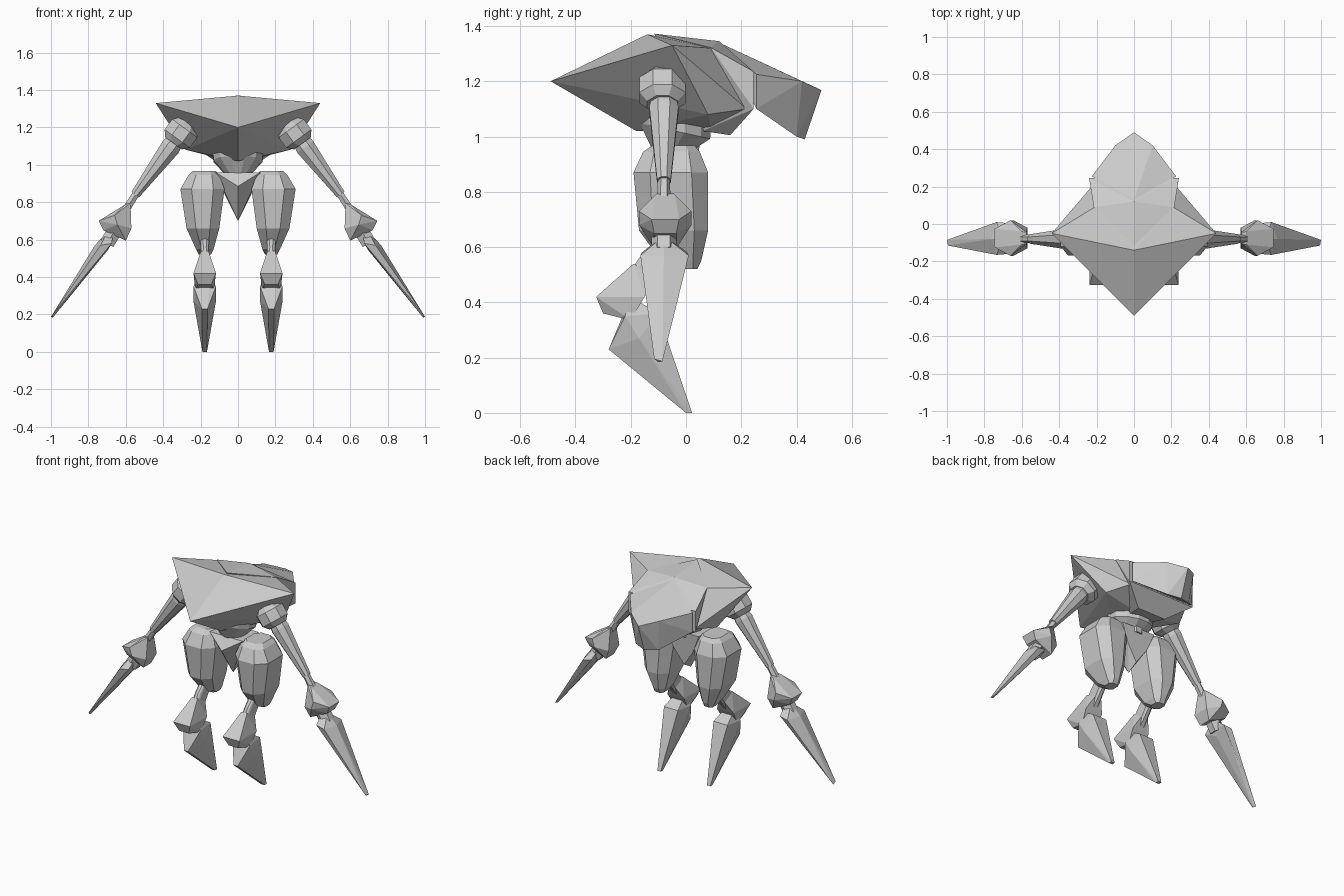
import bpy, bmesh, math
from mathutils import Vector

if "Cube" in bpy.data.objects:
    bpy.data.objects.remove(bpy.data.objects["Cube"])

grey = bpy.data.materials.new("armour grey")
grey.diffuse_color = (0.6, 0.6, 0.6, 1)
grey.use_nodes = True
grey.node_tree.nodes["Principled BSDF"].inputs["Base Color"].default_value = grey.diffuse_color


def hull(name, points, paired=False):
    """Faceted solid around the points; paired parts are mirrored across x."""
    bm = bmesh.new()
    for p in points:
        bm.verts.new(p)
    res = bmesh.ops.convex_hull(bm, input=bm.verts[:])
    junk = {g for g in res["geom_interior"] + res["geom_unused"]
            if isinstance(g, bmesh.types.BMVert) and g.is_valid}
    bmesh.ops.delete(bm, geom=list(junk), context='VERTS')
    bmesh.ops.dissolve_limit(bm, angle_limit=math.radians(2),
                             verts=bm.verts[:], edges=bm.edges[:])
    bmesh.ops.recalc_face_normals(bm, faces=bm.faces[:])
    me = bpy.data.meshes.new(name)
    bm.to_mesh(me)
    bm.free()
    me.materials.append(grey)
    ob = bpy.data.objects.new(name, me)
    bpy.context.collection.objects.link(ob)
    if paired:
        m = ob.modifiers.new("mirror", 'MIRROR')
        m.use_mirror_merge = False
    return ob


def both(points):
    return [(s * x, y, z) for x, y, z in points for s in ((1, -1) if x else (1,))]


def rings(sections, n=8):
    """Round sections (centre, radius) set across the path through them."""
    axis = (Vector(sections[-1][0]) - Vector(sections[0][0])).normalized()
    u = axis.cross(Vector((0, 1, 0))).normalized()
    v = axis.cross(u)
    out = []
    for c, r in sections:
        for i in range(n):
            a = math.tau * (i + 0.5) / n
            out.append(Vector(c) + r * (math.cos(a) * u + math.sin(a) * v))
    return out


def slabs(levels):
    """Chamfered box sections: z, x0, x1, y0, y1, corner cut."""
    out = []
    for z, x0, x1, y0, y1, c in levels:
        for x, s in ((x0, 1), (x1, -1)):
            for y, t in ((y0, 1), (y1, -1)):
                out += [(x + s * c, y, z), (x, y + t * c, z)]
    return out


# Body shell, rear collar and tail hood
hull("body_shell", both([
    (0, -.49, 1.20), (0, -.14, 1.37), (.44, -.05, 1.33), (0, -.18, 1.02),
    (.28, .08, 1.08), (.21, .09, 1.32), (.21, .22, 1.10), (.08, .09, 1.03)]))
hull("rear_collar", both([
    (0, -.115, 1.372), (0, .12, 1.345), (.215, .09, 1.322), (.24, .245, 1.235),
    (.24, .245, 1.10), (.20, .22, 1.09), (.10, .16, 1.005), (.08, .06, 1.02)]))
hull("tail_hood", both([
    (0, .13, 1.335), (.225, .255, 1.225), (.225, .255, 1.10), (.10, .42, 1.20),
    (0, .49, 1.168), (0, .43, .99), (.08, .40, 1.0)]))

# Waist and pelvis
hull("waist_bowl", rings([((0, -.04, 1.08), .14), ((0, -.04, 1.02), .135),
                          ((0, -.08, .90), .02)], 12))
hull("waist_post", rings([((0, 0, 1.08), .06), ((0, 0, .93), .05)]))
hull("pelvis", both([
    (.12, -.12, .96), (.12, .04, .96), (0, -.17, .885), (.07, -.10, .87),
    (.07, .03, .84), (0, -.05, .70), (0, .02, .74)]))
hull("hip_axle", rings([((-.2, -.05, .92), .035), ((.2, -.05, .92), .035)]))

# Legs
hull("thigh", slabs([
    (.968, .12, .24, -.12, .03, .03), (.945, .10, .265, -.155, .05, .04),
    (.87, .072, .308, -.19, .08, .06), (.66, .10, .275, -.17, .08, .05),
    (.55, .13, .225, -.09, .055, .03), (.52, .145, .21, -.03, .04, .015)]), True)
hull("shin_strut", slabs([
    (.64, .155, .20, -.09, .00, .01), (.56, .16, .195, -.17, -.05, .01),
    (.44, .155, .20, -.25, -.14, .01)]), True)
hull("ankle_spur", [(.178 + s * w, y, z) for s in (1, -1) for w, y, z in (
    (.02, -.19, .54), (.06, -.325, .42), (.035, -.30, .36), (.05, -.20, .335),
    (.06, -.15, .42), (.02, -.11, .50))], True)
hull("foot_spike", [(.178 + s * w, y, z) for s in (1, -1) for w, y, z in (
    (.03, -.20, .42), (.06, -.22, .35), (.015, -.28, .23), (.06, -.17, .27),
    (.05, -.10, .36), (.02, -.07, .26), (.012, .00, .0), (.012, .022, .0))], True)

# Arms
shoulder = [((.265, -.085, 1.225), .055), ((.285, -.085, 1.195), .09),
            ((.325, -.085, 1.14), .09), ((.345, -.085, 1.115), .06)]
hull("shoulder", rings(shoulder), True)
hull("upper_arm", rings([((.32, -.08, 1.15), .045), ((.36, -.08, 1.095), .057),
                         ((.55, -.08, .84), .027)]), True)
hull("elbow_pin", rings([((.545, -.08, .845), .022), ((.60, -.08, .76), .024)], 6), True)
hull("forearm_block", [(x, -.075 + s * w, z) for s in (1, -1) for x, w, z in (
    (.575, .03, .795), (.60, .035, .79), (.745, .05, .70), (.72, .04, .65),
    (.66, .095, .73), (.645, .095, .68), (.60, .04, .595), (.57, .055, .66))], True)
hull("blade_neck", rings([((.635, -.08, .69), .045), ((.70, -.08, .58), .045)], 6), True)
hull("arm_blade", [
    (.665, -.08, .645), (.70, -.08, .64), (.675, -.16, .58), (.735, -.165, .57),
    (.68, .005, .58), (.735, .01, .57), (.695, -.08, .545), (.765, -.08, .57),
    (.985, -.115, .205), (.995, -.115, .195), (.985, -.085, .20),
    (1.0, -.085, .187), (.99, -.10, .183)], True)
